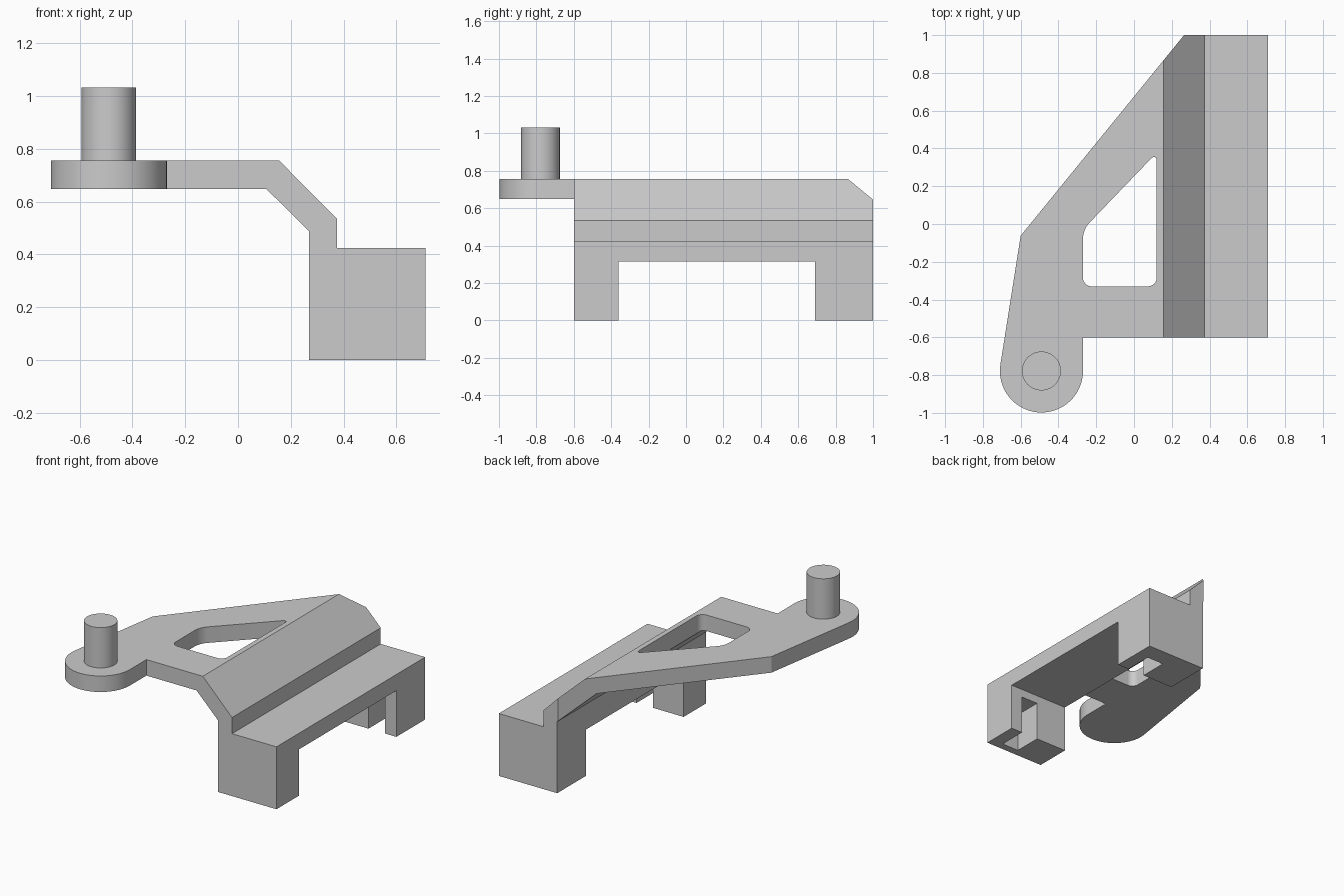
import bpy, bmesh, math
from mathutils import Vector

cube = bpy.data.objects.get("Cube")
if cube:
    bpy.data.objects.remove(cube, do_unlink=True)

GREY = (0.6, 0.6, 0.6, 1)
grey = bpy.data.materials.new("plain grey")
grey.use_nodes = True
grey.diffuse_color = GREY
grey.node_tree.nodes["Principled BSDF"].inputs["Base Color"].default_value = GREY


def prism(name, outline, sweep, round_radius=0):
    """Closed outline (3D points) swept along a vector, optionally with rounded corners."""
    bm = bmesh.new()
    face = bm.faces.new([bm.verts.new(p) for p in outline])
    swept = bmesh.ops.extrude_face_region(bm, geom=[face])["geom"]
    bmesh.ops.translate(bm, vec=sweep, verts=[g for g in swept if isinstance(g, bmesh.types.BMVert)])
    if round_radius:
        axis = Vector(sweep).normalized()
        sides = [e for e in bm.edges
                 if abs((e.verts[0].co - e.verts[1].co).normalized().dot(axis)) > 0.99]
        bmesh.ops.bevel(bm, geom=sides, offset=round_radius, offset_type='OFFSET',
                        segments=8, profile=0.5, affect='EDGES')
    bmesh.ops.recalc_face_normals(bm, faces=bm.faces)
    mesh = bpy.data.meshes.new(name)
    bm.to_mesh(mesh)
    bm.free()
    mesh.materials.append(grey)
    obj = bpy.data.objects.new(name, mesh)
    bpy.context.collection.objects.link(obj)
    return obj


def box(name, x, y, z):
    corners = [(x[0], y[0]), (x[1], y[0]), (x[1], y[1]), (x[0], y[1])]
    return prism(name, [(a, b, z[0]) for a, b in corners], (0, 0, z[1] - z[0]))


def activate(obj):
    bpy.ops.object.select_all(action='DESELECT')
    obj.select_set(True)
    bpy.context.view_layer.objects.active = obj


def carve(obj, cutter, operation='DIFFERENCE'):
    cutter.hide_render = True
    activate(obj)
    mod = obj.modifiers.new("carve", 'BOOLEAN')
    mod.operation, mod.solver, mod.object = operation, 'EXACT', cutter
    bpy.ops.object.modifier_apply(modifier=mod.name)
    bpy.data.objects.remove(cutter, do_unlink=True)


# Bracket: side profile swept from front to back
profile = [(0.27, 0), (0.71, 0), (0.71, 0.425), (0.375, 0.425), (0.375, 0.535),
           (0.155, 0.757), (-0.9, 0.757), (-0.9, 0.648), (0.108, 0.648), (0.27, 0.487)]
bracket = prism("bracket", [(x, -1.1, z) for x, z in profile], (0, 2.2, 0))

# Plan outline with the rounded end around the pin
cx, cy, radius = -0.49, -0.778, 0.22
arc = [math.radians(171 + 189 * i / 32) for i in range(33)]
plan = [(0.9, -0.6), (0.9, 1), (0.265, 1), (-0.6, -0.062)]
plan += [(cx + radius * math.cos(a), cy + radius * math.sin(a)) for a in arc]
plan += [(cx + radius, -0.6)]
carve(bracket, prism("plan_cutter", [(x, y, -0.1) for x, y in plan], (0, 0, 1.2)), 'INTERSECT')

# Window through the plate
window = [(-0.27, -0.33), (0.12, -0.33), (0.12, 0.377), (-0.27, -0.029)]
carve(bracket, prism("window_cutter", [(x, y, 0.5) for x, y in window], (0, 0, 0.5), 0.045))

# Gap between the legs, then a slot in the inner side of each leg
carve(bracket, box("gap_cutter", (0.1, 0.9), (-0.36, 0.69), (-0.1, 0.315)))
for y in ((-0.55, -0.3), (0.63, 0.88)):
    carve(bracket, box("slot_cutter", (0.5, 0.625), y, (-0.1, 0.26)))
activate(bracket)
bpy.ops.object.shade_smooth_by_angle(angle=math.radians(25))

# Upright pin
bpy.ops.mesh.primitive_cylinder_add(vertices=48, radius=0.103, depth=0.275,
                                    location=(cx, cy, 0.8945))
pin = bpy.context.object
pin.name = "pin"
pin.data.materials.append(grey)
bpy.ops.object.shade_smooth_by_angle(angle=math.radians(25))
